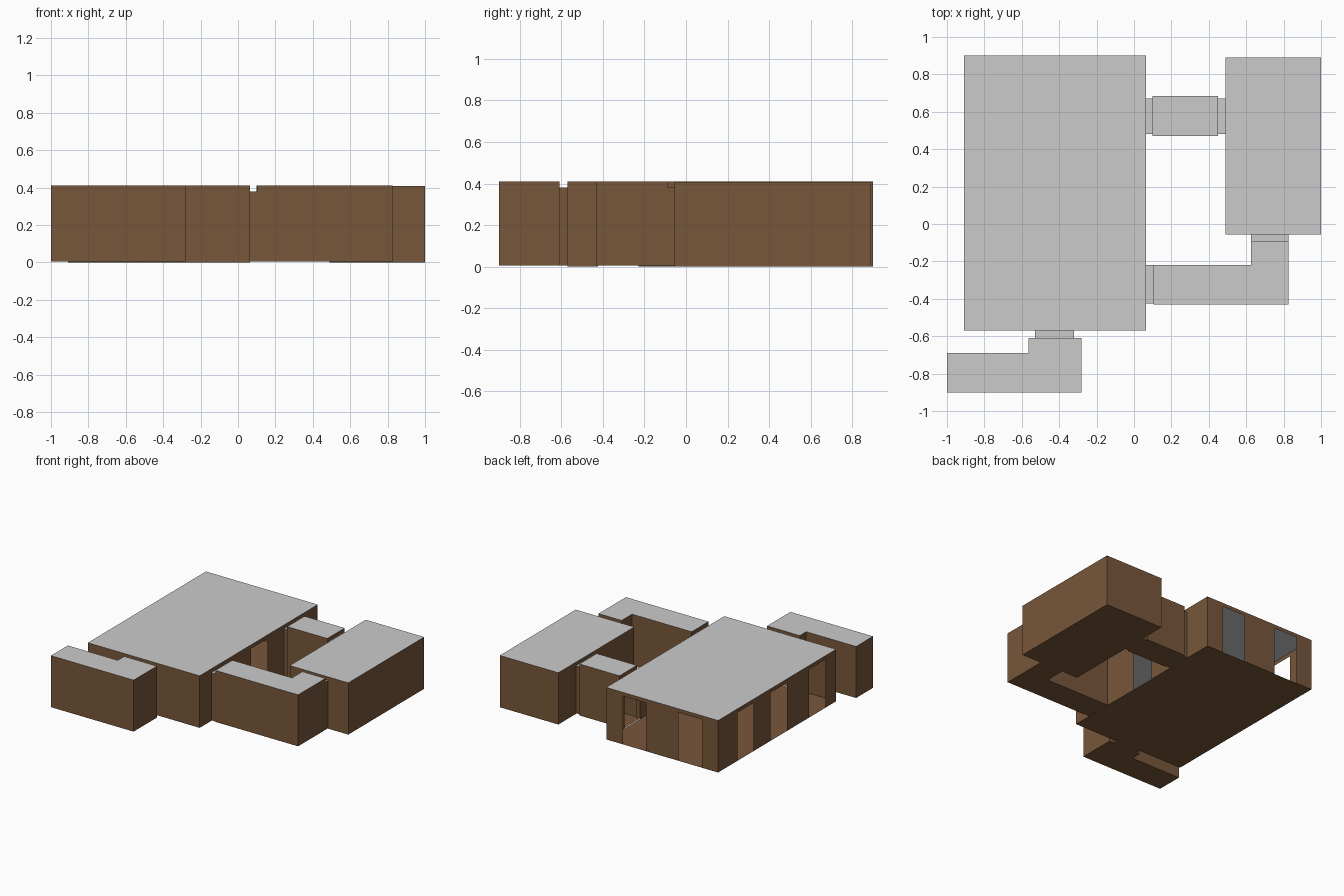
import bpy, bmesh

if "Cube" in bpy.data.objects:
    bpy.data.objects.remove(bpy.data.objects["Cube"])

DOOR_TOP = 0.38


def material(name, rgb):
    m = bpy.data.materials.new(name)
    m.diffuse_color = (*rgb, 1.0)
    m.use_nodes = True
    m.node_tree.nodes["Principled BSDF"].inputs["Base Color"].default_value = m.diffuse_color
    return m


BROWN = material("brown_wall", (0.190, 0.096, 0.043))
GREY = material("grey_roof", (0.60, 0.60, 0.60))

# Doorways: (axis the wall is fixed on, wall position, start, end)
DOORS = [
    # outside doors of the great hall
    (1, 0.90, -0.28, -0.08), (1, 0.90, -0.77, -0.565),
    (0, -0.91, 0.46, 0.66), (0, -0.91, 0.04, 0.25), (0, -0.91, -0.44, -0.23),
    (0, 0.065, 0.07, 0.275),
    # doors at the two ends of each short passage
    (0, 0.065, 0.48, 0.67), (0, 0.10, 0.48, 0.67),
    (0, 0.45, 0.48, 0.67), (0, 0.49, 0.48, 0.67),
    (0, 0.065, -0.425, -0.22), (0, 0.105, -0.425, -0.22),
    (1, -0.055, 0.625, 0.825), (1, -0.09, 0.625, 0.825),
    (1, -0.57, -0.53, -0.32), (1, -0.61, -0.53, -0.32),
]


def build(name, outline, z0, z1):
    """Hollow shell over a counter-clockwise outline, with doorways left open."""
    bm = bmesh.new()

    def face(points):
        return bm.faces.new([bm.verts.new(p) for p in points])

    # floor and roof
    face([(x, y, z0) for x, y in reversed(outline)])
    face([(x, y, z1) for x, y in outline]).material_index = 1

    # walls, split around their doorways
    for a, b in zip(outline, outline[1:] + outline[:1]):
        fixed = 0 if abs(a[0] - b[0]) < 1e-6 else 1
        run = 1 - fixed
        lo, hi = sorted((a[run], b[run]))
        gaps = sorted((s, e) for f, pos, s, e in DOORS
                      if f == fixed and abs(pos - a[fixed]) < 1e-4
                      and s >= lo - 1e-4 and e <= hi + 1e-4)

        def panel(s, e, bottom, top):
            if e - s < 1e-4 or top - bottom < 1e-4:
                return
            if b[run] < a[run]:
                s, e = e, s
            pts = []
            for t, z in ((s, bottom), (e, bottom), (e, top), (s, top)):
                p = [0, 0, z]
                p[fixed], p[run] = a[fixed], t
                pts.append(p)
            face(pts)

        start = lo
        for s, e in gaps:
            panel(start, s, z0, z1)
            panel(s, e, DOOR_TOP, z1)
            start = e
        panel(start, hi, z0, z1)

    bmesh.ops.remove_doubles(bm, verts=bm.verts, dist=1e-5)
    mesh = bpy.data.meshes.new(name)
    bm.to_mesh(mesh)
    bm.free()
    mesh.materials.append(BROWN)
    mesh.materials.append(GREY)
    obj = bpy.data.objects.new(name, mesh)
    bpy.context.collection.objects.link(obj)
    return obj


def rect(x0, x1, y0, y1):
    return [(x0, y0), (x1, y0), (x1, y1), (x0, y1)]


# rooms
build("great_hall", rect(-0.91, 0.065, -0.57, 0.90), 0.0, 0.41)
build("side_room", rect(0.49, 1.0, -0.055, 0.89), 0.0, 0.408)

# corridors
build("straight_corridor", rect(0.10, 0.45, 0.47, 0.685), 0.004, 0.41)
build("right_bent_corridor",
      [(0.105, -0.43), (0.825, -0.43), (0.825, -0.09), (0.625, -0.09),
       (0.625, -0.22), (0.105, -0.22)], 0.004, 0.41)
build("front_bent_corridor",
      [(-1.0, -0.90), (-0.28, -0.90), (-0.28, -0.61), (-0.565, -0.61),
       (-0.565, -0.69), (-1.0, -0.69)], 0.004, 0.41)

# short low passages through the doorways
for name, area in {
    "hall_to_straight_passage": (0.065, 0.10, 0.48, 0.67),
    "straight_to_side_passage": (0.45, 0.49, 0.48, 0.67),
    "hall_to_right_passage": (0.065, 0.105, -0.425, -0.22),
    "right_to_side_passage": (0.625, 0.825, -0.09, -0.055),
    "hall_to_front_passage": (-0.53, -0.32, -0.61, -0.57),
}.items():
    build(name, rect(*area), 0.004, DOOR_TOP)
